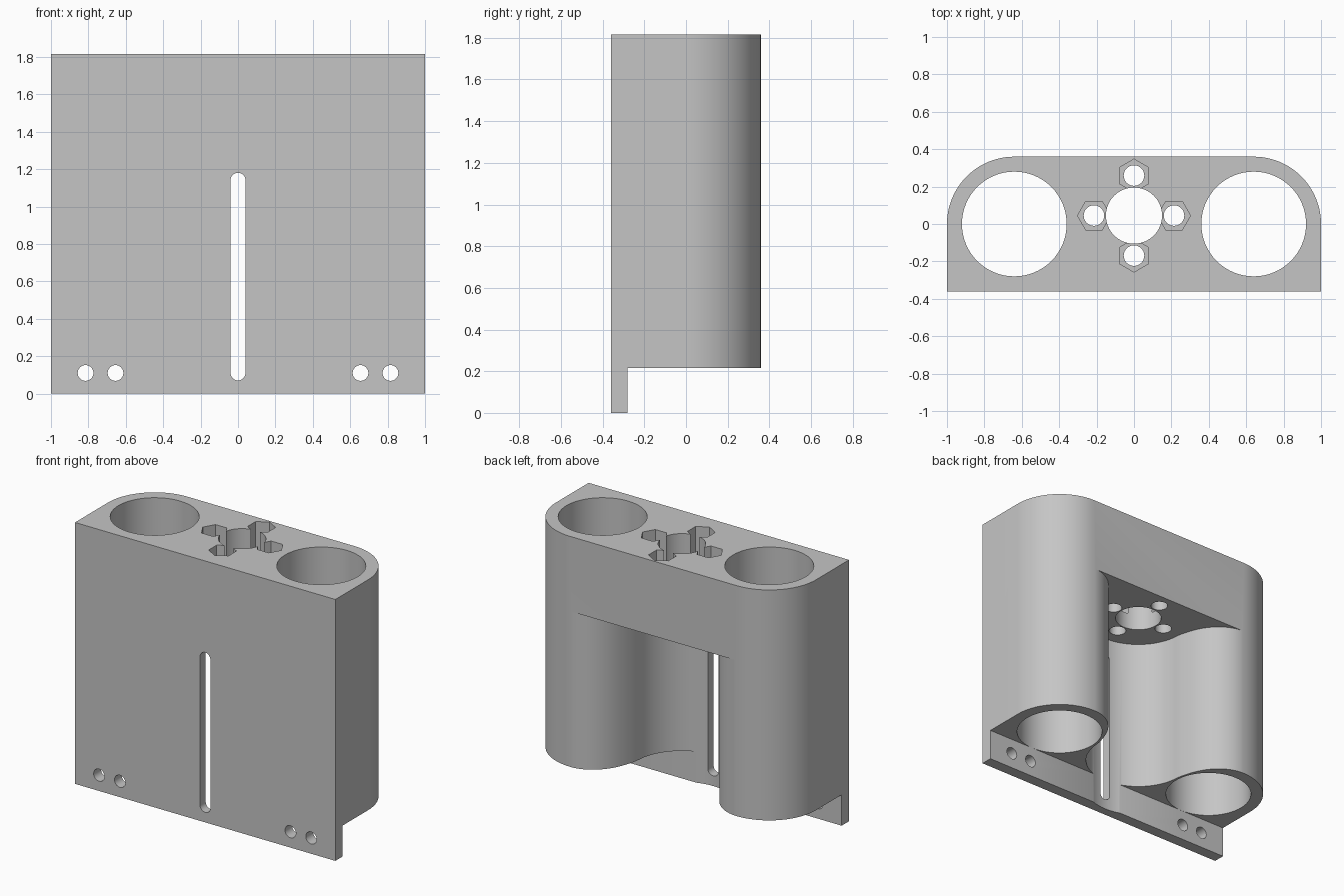
import bpy, bmesh, math

if "Cube" in bpy.data.objects:
    bpy.data.objects.remove(bpy.data.objects["Cube"])

WIDTH, HEIGHT, DEPTH = 1.0, 1.815, 0.36      # half width, full height, half depth
TUBE_X, TUBE_R, BORE_R = 0.64, 0.36, 0.28
BODY_Z, BLOCK_Z, NUT_Z = 0.215, 1.295, 1.41  # tube bottoms, block underside, nut floors
PLATE_Y = -0.28                              # rear face of the front plate
MOTOR_Y, MOTOR_R = 0.045, 0.345

grey = bpy.data.materials.new("light_grey")
grey.use_nodes = True
colour = (0.56, 0.56, 0.56, 1)
grey.diffuse_color = colour
grey.node_tree.nodes["Principled BSDF"].inputs["Base Color"].default_value = colour


def arc(cx, cy, r, start, end, n):
    """Points on an arc, angles in degrees."""
    angles = [math.radians(start + (end - start) * i / n) for i in range(n + 1)]
    return [(cx + r * math.cos(a), cy + r * math.sin(a)) for a in angles]


def circle(cx, cy, r, n=64, start=0):
    return arc(cx, cy, r, start, start + 360, n)[:-1]


def prism(name, profile, low, high, along_y=False):
    """Extrude a closed profile along z, or an x-z profile along y."""
    bm = bmesh.new()
    place = (lambda p, h: (p[0], h, p[1])) if along_y else (lambda p, h: (p[0], p[1], h))
    face = bm.faces.new([bm.verts.new(place(p, low)) for p in profile])
    top = bmesh.ops.extrude_face_region(bm, geom=[face])["geom"]
    shift = (0, high - low, 0) if along_y else (0, 0, high - low)
    bmesh.ops.translate(bm, vec=shift, verts=[v for v in top if isinstance(v, bmesh.types.BMVert)])
    bmesh.ops.recalc_face_normals(bm, faces=bm.faces)
    mesh = bpy.data.meshes.new(name)
    bm.to_mesh(mesh)
    bm.free()
    mesh.materials.append(grey)
    obj = bpy.data.objects.new(name, mesh)
    bpy.context.collection.objects.link(obj)
    return obj


# Main body: flat front, rounded rear corners
body = prism("motor_mount_body",
             [(-WIDTH, -DEPTH), (WIDTH, -DEPTH)]
             + arc(TUBE_X, 0, TUBE_R, 0, 90, 24)
             + arc(-TUBE_X, 0, TUBE_R, 90, 180, 24), 0, HEIGHT)
cutters = []


def cut(name, profile, low, high, along_y=False):
    cutters.append(prism(name, profile, low, high, along_y))


# Space behind the front plate, below the tubes
cut("underside_cutter", [(-2, PLATE_Y), (2, PLATE_Y), (2, 1), (-2, 1)], -0.2, BODY_Z)

# Rear recess: motor arc flowing into the thinned tube walls
blend = math.degrees(math.atan2(MOTOR_Y, TUBE_X))
wall = math.hypot(TUBE_X, MOTOR_Y) - MOTOR_R
right_wall = []
for i in range(25):
    t = i / 24
    angle = math.radians(180 - blend - t * (90 - blend))
    s = max(0, (t - 0.12) / 0.88)
    r = wall + (TUBE_R + 0.0005 - wall) * s * s * (3 - 2 * s)
    right_wall.append((TUBE_X + r * math.cos(angle), r * math.sin(angle)))
left_wall = [(-x, y) for x, y in reversed(right_wall)]
motor_arc = arc(0, MOTOR_Y, MOTOR_R, 180 + blend, 360 - blend, 48)[1:-1]
cut("recess_cutter", left_wall + motor_arc + right_wall + [(TUBE_X, 0.6), (-TUBE_X, 0.6)],
    -0.2, BLOCK_Z)

# Large tube bores
for side in (-1, 1):
    cut("bore_cutter", circle(side * TUBE_X, 0, BORE_R), -0.3, 2)

# Shaft hole, screw holes and hexagonal nut pockets
cut("shaft_cutter", circle(0, MOTOR_Y, 0.15), 1.2, 2)
for k in range(4):
    a = k * math.pi / 2
    x, y = 0.214 * math.cos(a), MOTOR_Y + 0.214 * math.sin(a)
    cut("screw_cutter", circle(x, y, 0.055, 32), 1.2, 1.9)
    cut("nut_cutter", circle(x, y, 0.088, 6, k * 90), NUT_Z, 2.1)

# Vertical slot and fixing holes in the front plate
cut("slot_cutter", arc(0, 1.14, 0.04, 0, 180, 16) + arc(0, 0.11, 0.04, 180, 360, 16),
    -0.5, -0.1, True)
for x in (-0.815, -0.655, 0.655, 0.815):
    cut("fixing_hole_cutter", circle(x, 0.11, 0.042, 32), -0.5, -0.1, True)

# Apply the cuts, then drop the cutters
for cutter in cutters:
    mod = body.modifiers.new(cutter.name, "BOOLEAN")
    mod.operation = "DIFFERENCE"
    mod.solver = "EXACT"
    mod.object = cutter
    cutter.hide_render = True
bpy.context.view_layer.update()
result = bpy.data.meshes.new_from_object(body.evaluated_get(bpy.context.evaluated_depsgraph_get()))
body.modifiers.clear()
body.data = result
for cutter in cutters:
    bpy.data.objects.remove(cutter)

for obj in bpy.context.selected_objects:
    obj.select_set(False)
body.select_set(True)
bpy.context.view_layer.objects.active = body
bpy.ops.object.shade_smooth_by_angle(angle=math.radians(30))
